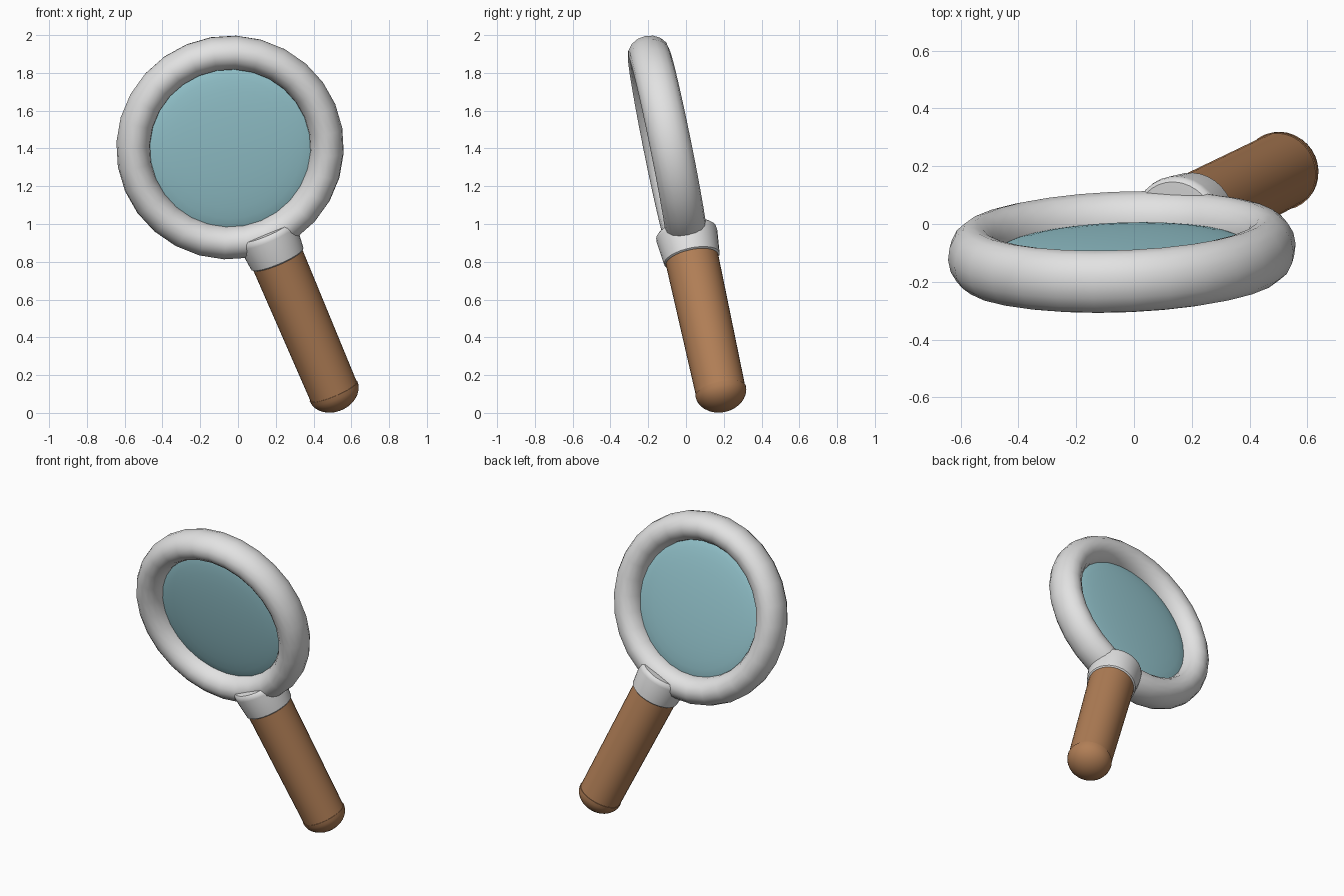
import bpy
import bmesh
import math
from mathutils import Matrix, Vector

cube = bpy.data.objects.get("Cube")
if cube:
    bpy.data.objects.remove(cube)


def material(name, color):
    m = bpy.data.materials.new(name)
    m.diffuse_color = (*color, 1)
    m.use_nodes = True
    m.node_tree.nodes["Principled BSDF"].inputs["Base Color"].default_value = (*color, 1)
    return m


metal = material("light grey metal", (0.76, 0.76, 0.76))
wood = material("brown wood", (0.44, 0.21, 0.093))
glass = material("pale blue glass", (0.32, 0.60, 0.66))

# Tilted frame: local z runs up the handle, local y points out of the back of the lens
up = Vector((-0.383, -0.196, 0.902)).normalized()
back = Vector((-0.04, 0.977, 0.21))
back = (back - up * back.dot(up)).normalized()
side = back.cross(up)
frame = Matrix((side, back, up)).transposed().to_4x4()
frame.translation = (-0.042, -0.097, 1.405)


def finish(obj, name, mat, angle=40):
    obj.name = name
    obj.data.name = name
    obj.data.materials.append(mat)
    bpy.ops.object.select_all(action="DESELECT")
    obj.select_set(True)
    bpy.context.view_layer.objects.active = obj
    bpy.ops.object.shade_smooth_by_angle(angle=math.radians(angle))
    obj.matrix_world = frame


def lathe(name, profile, mat, segments=32):
    """Spin a (radius, height) profile around the local z axis."""
    bm = bmesh.new()
    verts = [bm.verts.new((r, 0, z)) for r, z in profile]
    edges = [bm.edges.new(pair) for pair in zip(verts, verts[1:])]
    bmesh.ops.spin(bm, geom=verts + edges, axis=(0, 0, 1), cent=(0, 0, 0),
                   angle=math.tau, steps=segments)
    bmesh.ops.remove_doubles(bm, verts=bm.verts, dist=0.0005)
    bmesh.ops.recalc_face_normals(bm, faces=bm.faces)
    mesh = bpy.data.meshes.new(name)
    bm.to_mesh(mesh)
    bm.free()
    obj = bpy.data.objects.new(name, mesh)
    bpy.context.collection.objects.link(obj)
    finish(obj, name, mat)
    return obj


to_face = Matrix.Rotation(math.radians(90), 4, "X")

# Rim: torus with a slightly deep oval section
bpy.ops.mesh.primitive_torus_add(major_radius=0.513, minor_radius=0.09,
                                 major_segments=28, minor_segments=16)
rim = bpy.context.object
rim.data.transform(to_face @ Matrix.Diagonal((1, 1, 1.22, 1)))
finish(rim, "rim", metal, 60)

# Lens: shallow convex disc, its edge buried in the rim
bpy.ops.mesh.primitive_uv_sphere_add(segments=32, ring_count=16, radius=1)
lens = bpy.context.object
lens.data.transform(to_face @ Matrix.Diagonal((0.455, 0.455, 0.05, 1)))
finish(lens, "lens", glass, 180)

# Collar: flared sleeve with rounded lips
lathe("collar", [(0, -0.66), (0.14, -0.66), (0.15, -0.652), (0.164, -0.52),
                 (0.162, -0.5), (0.15, -0.488), (0, -0.485)], metal)

# Handle: slightly tapered rod
lathe("handle", [(0, -1.43), (0.133, -1.43), (0.142, -0.6), (0, -0.6)], wood)

# End cap: flattened dome
steps = 8
dome = [(0.137 * math.sin(a), -1.43 - 0.107 * math.cos(a))
        for a in (i * math.pi / 2 / steps for i in range(steps + 1))]
lathe("end_cap", dome + [(0, -1.43)], wood)
